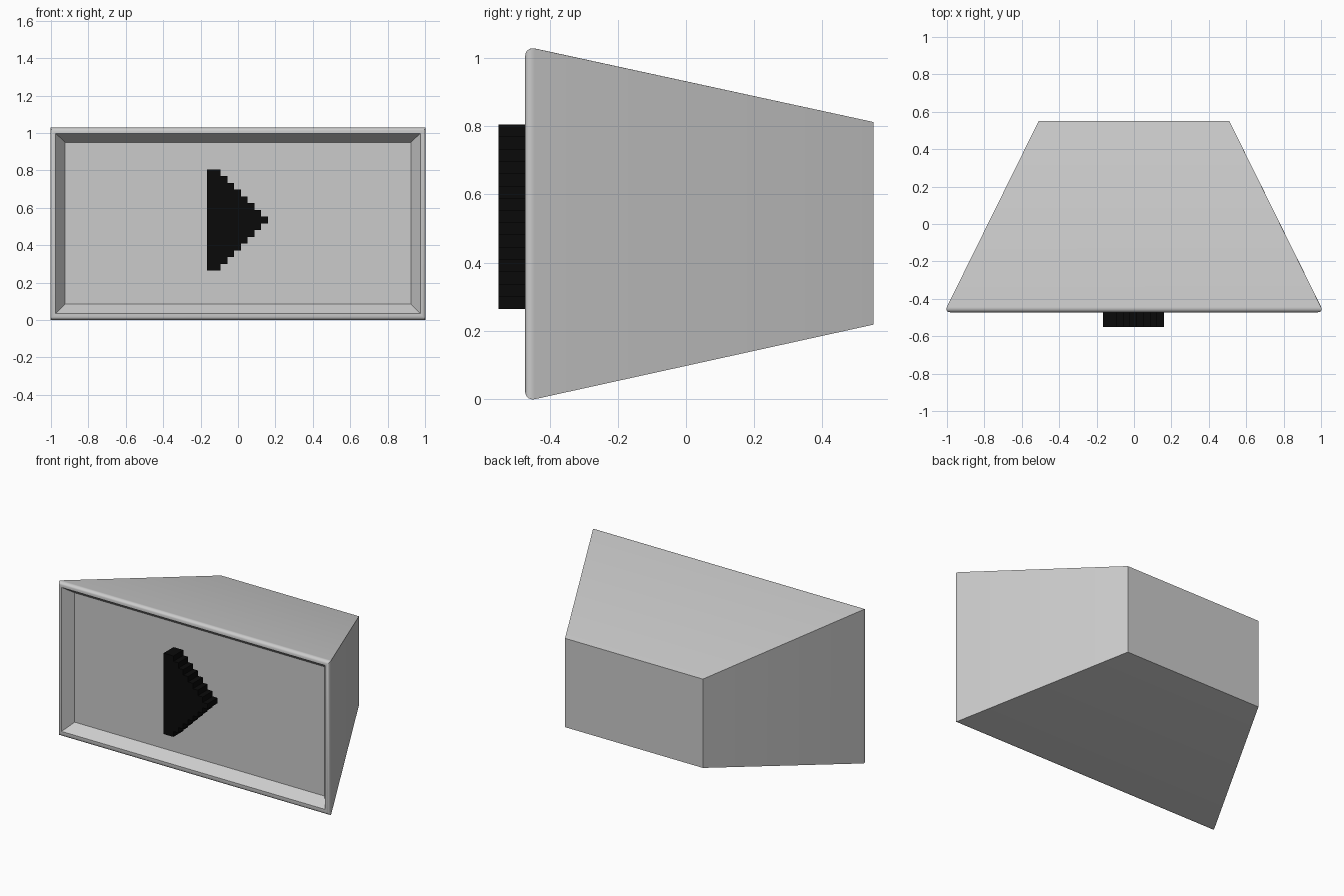
import bpy, bmesh, math

if "Cube" in bpy.data.objects:
    bpy.data.objects.remove(bpy.data.objects["Cube"])

def finish(bm, name):
    bmesh.ops.recalc_face_normals(bm, faces=bm.faces)
    me = bpy.data.meshes.new(name)
    bm.to_mesh(me)
    bm.free()
    ob = bpy.data.objects.new(name, me)
    bpy.context.collection.objects.link(ob)
    return ob

def rect(hx, z0, z1, y):
    return [(-hx, y, z0), (hx, y, z0), (hx, y, z1), (-hx, y, z1)]

# Tapered housing
bm = bmesh.new()
front = [bm.verts.new(p) for p in rect(1.014, -0.007, 1.034, -0.472)]
back = [bm.verts.new(p) for p in rect(0.51, 0.218, 0.812, 0.55)]
face = bm.faces.new(front)
rim_edges = list(face.edges)
bm.faces.new(back[::-1])
for i in range(4):
    j = (i + 1) % 4
    bm.faces.new((front[j], front[i], back[i], back[j]))
bm.normal_update()

# Rounded outer rim
bmesh.ops.bevel(bm, geom=rim_edges, offset=0.03, segments=5, profile=0.5,
                affect='EDGES')

# Recessed front: opening edge, then sloped walls to the floor
bm.faces.ensure_lookup_table()
face = min(bm.faces, key=lambda f: f.calc_center_median().y)
for hx, z0, z1, y in ((0.975, 0.035, 0.998, -0.472), (0.925, 0.085, 0.95, -0.405)):
    bmesh.ops.inset_individual(bm, faces=[face], thickness=0.002)
    for v in face.verts:
        v.co = (math.copysign(hx, v.co.x), y, z1 if v.co.z > 0.5 else z0)
housing = finish(bm, "housing")
bpy.context.view_layer.objects.active = housing
housing.select_set(True)
bpy.ops.object.shade_smooth_by_angle(angle=math.radians(35))

# Stepped arrow marker
step, left, bottom = 0.0361, -0.165, 0.264
outline = [(left, bottom)]
for row in range(15):
    x = left + step * (9 - abs(row - 7))
    outline += [(x, bottom + row * step), (x, bottom + (row + 1) * step)]
outline.append((left, bottom + 15 * step))
bm = bmesh.new()
face = bm.faces.new([bm.verts.new((x, -0.55, z)) for x, z in outline])
ext = bmesh.ops.extrude_face_region(bm, geom=[face])
for v in ext["geom"]:
    if isinstance(v, bmesh.types.BMVert):
        v.co.y = -0.445
arrow = finish(bm, "arrow_marker")
black = bpy.data.materials.new("black")
black.diffuse_color = (0.003, 0.003, 0.003, 1)
black.use_nodes = True
black.node_tree.nodes["Principled BSDF"].inputs["Base Color"].default_value = black.diffuse_color
arrow.data.materials.append(black)
